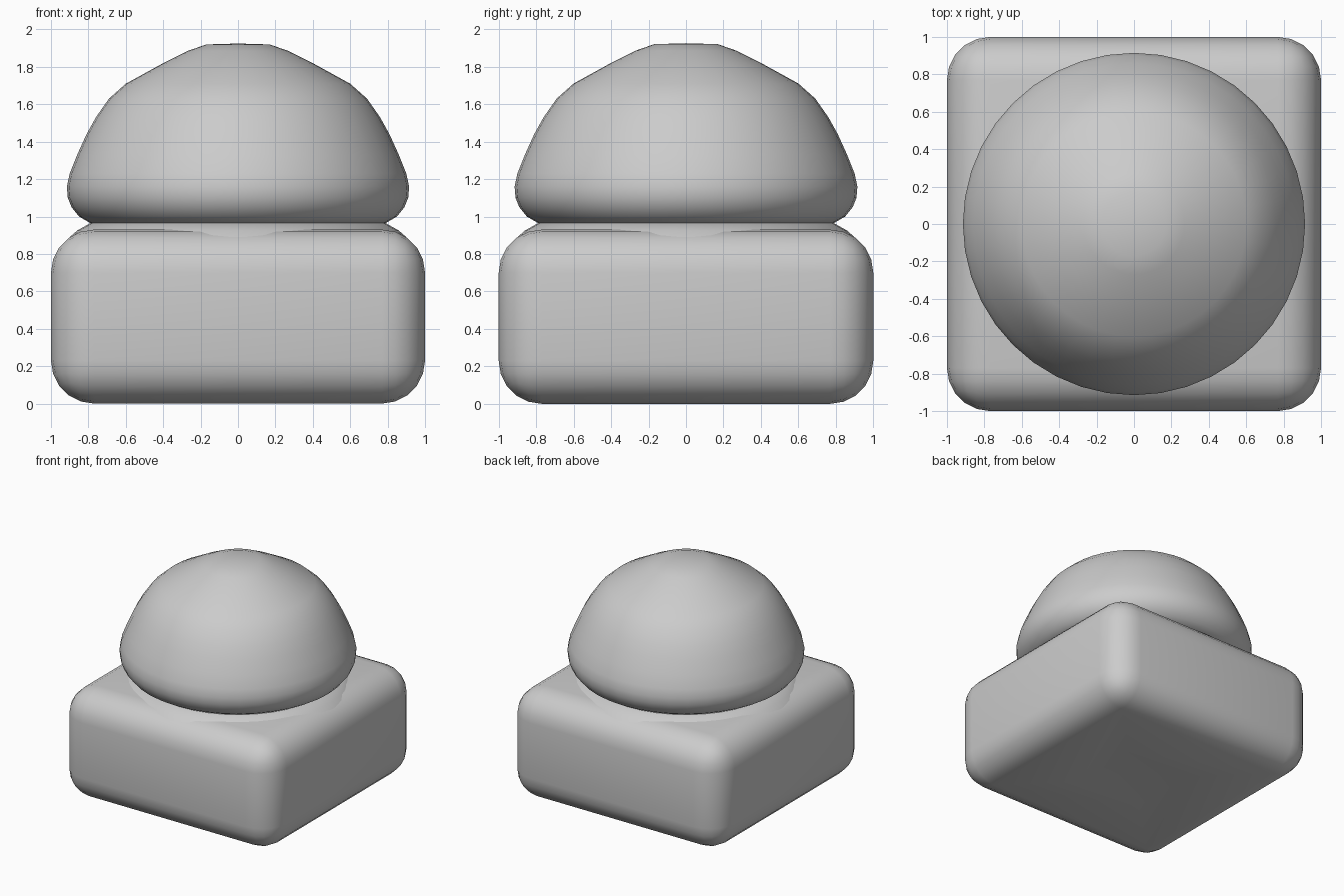
import bpy, bmesh, math

if "Cube" in bpy.data.objects:
    bpy.data.objects.remove(bpy.data.objects["Cube"])

mat = bpy.data.materials.new("light_grey")
mat.diffuse_color = (0.6, 0.6, 0.6, 1)
mat.use_nodes = True
mat.node_tree.nodes["Principled BSDF"].inputs["Base Color"].default_value = mat.diffuse_color


def finish(name, bm, angle):
    bmesh.ops.recalc_face_normals(bm, faces=bm.faces)
    me = bpy.data.meshes.new(name)
    bm.to_mesh(me)
    bm.free()
    me.materials.append(mat)
    ob = bpy.data.objects.new(name, me)
    bpy.context.collection.objects.link(ob)
    bpy.ops.object.select_all(action='DESELECT')
    ob.select_set(True)
    bpy.context.view_layer.objects.active = ob
    bpy.ops.object.shade_smooth_by_angle(angle=math.radians(angle))
    return ob


def lathe(name, profile, steps=40):
    bm = bmesh.new()
    vs = [bm.verts.new((r, 0, z)) for r, z in profile]
    es = [bm.edges.new(p) for p in zip(vs, vs[1:])]
    bmesh.ops.spin(bm, geom=vs + es, cent=(0, 0, 0), axis=(0, 0, 1),
                   angle=math.tau, steps=steps, use_duplicate=False)
    bmesh.ops.remove_doubles(bm, verts=bm.verts, dist=1e-4)
    return finish(name, bm, 45)


# Rounded square base with a small pit under its middle
bm = bmesh.new()
bmesh.ops.create_cube(bm, size=1)
for v in bm.verts:
    v.co.x *= 2
    v.co.y *= 2
    v.co.z = 0.93 * (v.co.z + 0.5)
bmesh.ops.bevel(bm, geom=bm.edges[:], offset=0.23, segments=5,
                profile=0.5, affect='EDGES')
bm.normal_update()
bottom = min(bm.faces, key=lambda f: (round(f.calc_center_median().z, 4), -f.calc_area()))
bmesh.ops.inset_individual(bm, faces=[bottom], thickness=0.67)
tip = bmesh.ops.poke(bm, faces=[bottom])["verts"][0]
tip.co.z = 0.07
finish("base", bm, 30)

# Low fillet ring joining the base and the dome
lathe("neck", [(0, 0.9), (0.9, 0.89), (0.86, 0.925), (0.78, 0.97), (0, 0.97)])

# Domed cap
lathe("dome", [(0, 0.96), (0.79, 0.965), (0.85, 1.0), (0.89, 1.05), (0.91, 1.1),
               (0.915, 1.16), (0.9, 1.23), (0.86, 1.33), (0.81, 1.44),
               (0.76, 1.53), (0.69, 1.63), (0.6, 1.71), (0.4, 1.82),
               (0.27, 1.885), (0.17, 1.92), (0, 1.925)])
